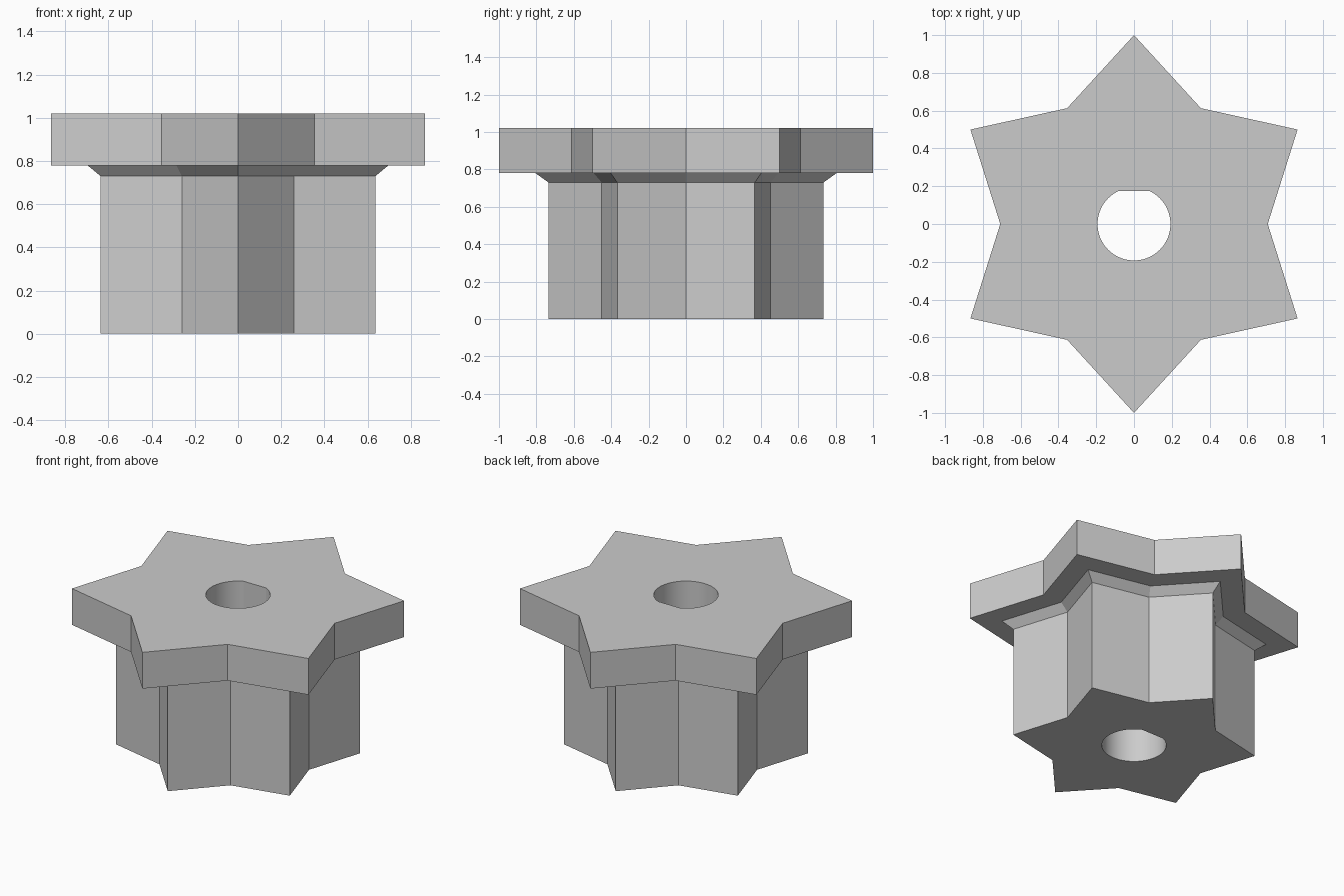
import bpy, bmesh
from math import sin, cos, pi, asin

cube = bpy.data.objects.get("Cube")
if cube:
    bpy.data.objects.remove(cube, do_unlink=True)

grey = bpy.data.materials.new("plain grey")
grey.use_nodes = True
grey.diffuse_color = (0.6, 0.6, 0.6, 1)
grey.node_tree.nodes["Principled BSDF"].inputs["Base Color"].default_value = (0.6, 0.6, 0.6, 1)

HEIGHT = 1.02
BORE_RADIUS, FLAT_Y = 0.193, 0.175


def star(tip):
    """Six-pointed star outline with a point at the back and front."""
    radii = [tip, tip * 0.708]
    return [(radii[i % 2] * sin(i * pi / 6), radii[i % 2] * cos(i * pi / 6)) for i in range(12)]


def d_shape(segments=64):
    """Circle with a flat chord on the back side."""
    start = pi - asin(FLAT_Y / BORE_RADIUS)
    sweep = 2 * pi - (pi - 2 * asin(FLAT_Y / BORE_RADIUS))
    angles = [start + sweep * i / segments for i in range(segments + 1)]
    return [(BORE_RADIUS * cos(a), BORE_RADIUS * sin(a)) for a in angles]


def loft(bm, rings):
    """Skin a stack of (outline, z) rings; return the end edge loops."""
    loops = [[bm.verts.new((x, y, z)) for x, y in outline] for outline, z in rings]
    n = len(loops[0])
    for low, high in zip(loops, loops[1:]):
        for i in range(n):
            j = (i + 1) % n
            bm.faces.new((low[i], low[j], high[j], high[i]))
    return [[bm.edges.get((l[i], l[(i + 1) % n])) for i in range(n)] for l in (loops[0], loops[-1])]


bm = bmesh.new()

# Star hub, flared collar and wide star flange
outer = loft(bm, [(star(0.735), 0), (star(0.735), 0.73), (star(0.805), 0.78),
                  (star(1.0), 0.78), (star(1.0), HEIGHT)])

# D-shaped bore
bore = loft(bm, [(d_shape(), 0), (d_shape(), HEIGHT)])

# Bottom and top faces around the bore
for rim, hole in zip(outer, bore):
    bmesh.ops.triangle_fill(bm, edges=rim + hole, use_beauty=True)
bmesh.ops.recalc_face_normals(bm, faces=bm.faces[:])

mesh = bpy.data.meshes.new("star_knob")
bm.to_mesh(mesh)
bm.free()
mesh.materials.append(grey)
knob = bpy.data.objects.new("star_knob", mesh)
bpy.context.collection.objects.link(knob)

# Smooth bore wall, crisp edges elsewhere
bpy.ops.object.select_all(action="DESELECT")
knob.select_set(True)
bpy.context.view_layer.objects.active = knob
bpy.ops.object.shade_smooth_by_angle(angle=pi / 9)
